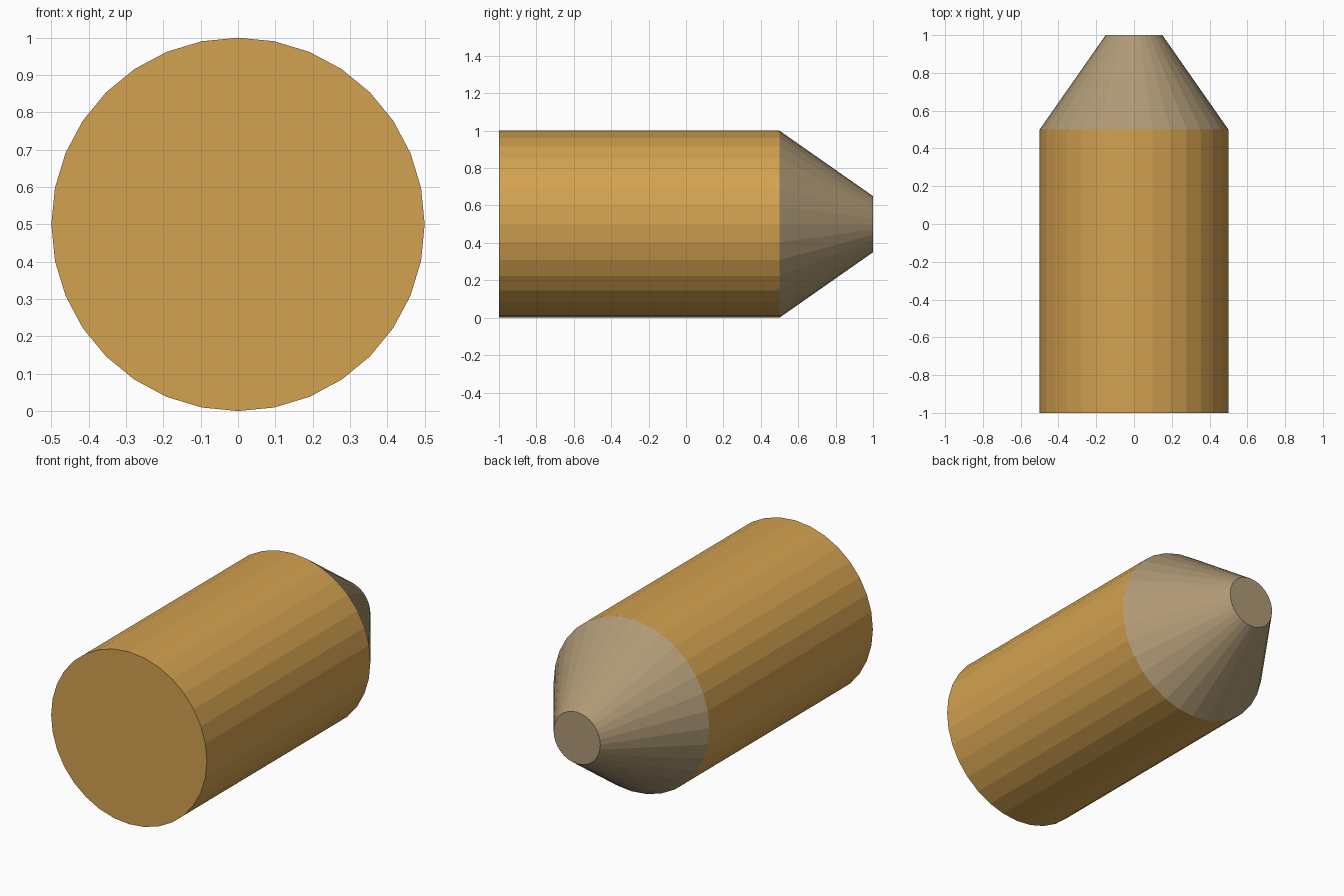
import bpy
import math

if "Cube" in bpy.data.objects:
    bpy.data.objects.remove(bpy.data.objects["Cube"])


def material(name, colour):
    mat = bpy.data.materials.new(name)
    mat.diffuse_color = (*colour, 1.0)
    mat.use_nodes = True
    mat.node_tree.nodes["Principled BSDF"].inputs["Base Color"].default_value = mat.diffuse_color
    return mat


def tapered_tube(name, y_start, y_end, r_start, r_end, mat):
    """Flat-shaded 32-sided round section lying along y."""
    bpy.ops.mesh.primitive_cone_add(
        vertices=32, radius1=r_start, radius2=r_end, depth=y_end - y_start,
        location=(0, (y_start + y_end) / 2, 0.5),
        rotation=(-math.pi / 2, 0, 0))
    obj = bpy.context.object
    obj.name = name
    obj.data.materials.append(mat)
    return obj


brass = material("brass", (0.65, 0.36, 0.08))
dull_tan = material("dull tan", (0.43, 0.32, 0.18))

# Straight casing
tapered_tube("casing", -1.0, 0.5, 0.5, 0.5, brass)

# Blunt conical tip
tapered_tube("tip", 0.5, 1.0, 0.5, 0.15, dull_tan)
